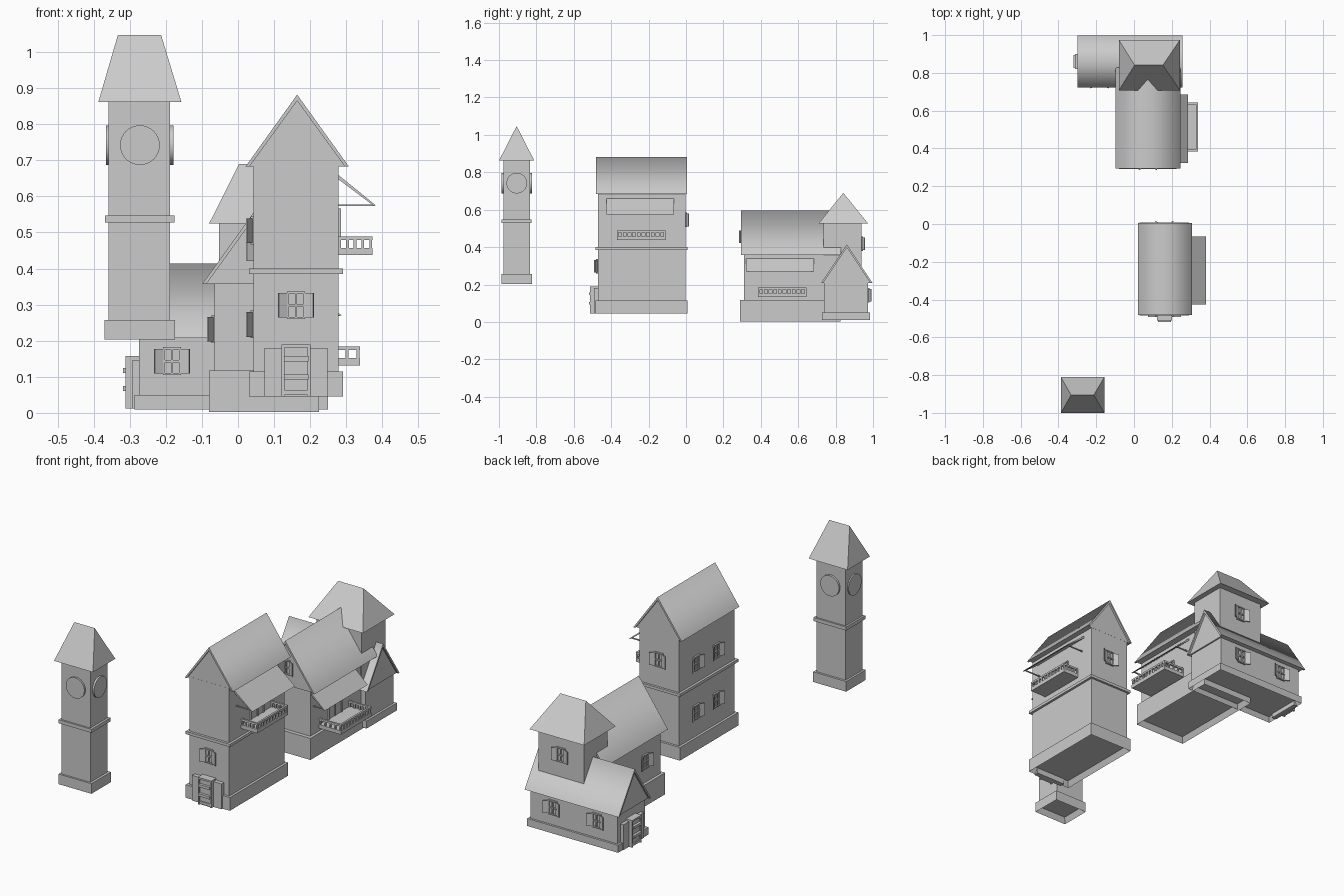
import bpy, bmesh, math
from mathutils import Matrix, Vector

if "Cube" in bpy.data.objects:
    bpy.data.objects.remove(bpy.data.objects["Cube"])


def finish(bm, name, m=None):
    if m is not None:
        bmesh.ops.transform(bm, matrix=m, verts=bm.verts)
    bmesh.ops.recalc_face_normals(bm, faces=bm.faces)
    me = bpy.data.meshes.new(name)
    bm.to_mesh(me)
    bm.free()
    ob = bpy.data.objects.new(name, me)
    bpy.context.collection.objects.link(ob)
    return ob


def add_box(bm, x0, x1, y0, y1, z0, z1, m=None):
    s = Matrix.Diagonal((x1 - x0, y1 - y0, z1 - z0, 1))
    t = Matrix.Translation(((x0 + x1) / 2, (y0 + y1) / 2, (z0 + z1) / 2)) @ s
    return bmesh.ops.create_cube(bm, size=1, matrix=(m @ t) if m else t)


def box(name, *b):
    bm = bmesh.new()
    add_box(bm, *b)
    return finish(bm, name)


def plinth(name, *b):
    # base block with a recessed underside
    bm = bmesh.new()
    add_box(bm, *b)
    bm.normal_update()
    f = min(bm.faces, key=lambda f: f.calc_center_median().z)
    bmesh.ops.inset_region(bm, faces=[f], thickness=0.02)
    bmesh.ops.translate(bm, vec=(0, 0, 0.03), verts=f.verts)
    return finish(bm, name)


def prism(bm, pts, y0, y1):
    a = [bm.verts.new((x, y0, z)) for x, z in pts]
    b = [bm.verts.new((x, y1, z)) for x, z in pts]
    n = len(pts)
    bm.faces.new(a)
    bm.faces.new(b)
    return [bm.faces.new((a[i], a[(i + 1) % n], b[(i + 1) % n], b[i])) for i in range(n)]


def gable_roof(name, cx, cy, w, length, ze, zt, rot=0.0):
    m = Matrix.Translation((cx, cy, 0)) @ Matrix.Rotation(rot, 4, 'Z')
    h = length / 2
    bm = bmesh.new()
    sides = prism(bm, [(-w, ze), (0, zt), (w, ze), (w - .011, ze), (0, zt - .017), (-w + .011, ze)], -h, h)
    for f in sides[:2]:
        f.smooth = True          # soft ridge shading
    finish(bm, name, m)
    bm = bmesh.new()
    prism(bm, [(-w + .011, ze), (0, zt - .017), (w - .011, ze)], -h + .01, h - .01)
    finish(bm, name + "_gable", m)


def hip_roof(name, x0, x1, y0, y1, z0, rx0, rx1, zt):
    bm = bmesh.new()
    yc = (y0 + y1) / 2
    v = [bm.verts.new(p) for p in ((x0, y0, z0), (x1, y0, z0), (x1, y1, z0), (x0, y1, z0),
                                   (rx0, yc, zt), (rx1, yc, zt))]
    for f in ((0, 1, 2, 3), (0, 1, 5, 4), (1, 2, 5), (2, 3, 4, 5), (3, 0, 4)):
        bm.faces.new([v[i] for i in f])
    finish(bm, name)


def place(x, y, z, deg):
    return Matrix.Translation((x, y, z)) @ Matrix.Rotation(math.radians(deg), 4, 'Z')


def window(name, x, y, z, deg=0):
    # local -y points out of the wall
    bm = bmesh.new()
    add_box(bm, -.023, .023, -.002, .01, -.036, .036)
    for s in (-1, 0, 1):
        add_box(bm, s * .022 - .003, s * .022 + .003, -.008, .01, -.038, .034 if s else .039)
    for zz in (-.035, 0, .036):
        add_box(bm, -.025, .025, -.009, .01, zz - .003, zz + .003)
    for s in (-1, 1):
        m = Matrix.Translation((s * .025, -.003, 0)) @ Matrix.Rotation(s * math.radians(-28), 4, 'Z')
        a, b = sorted((0, s * .028))
        add_box(bm, a, b, -.005, 0, -.034, .034, m)
    finish(bm, name, place(x, y, z, deg))


def door(name, x, y, z, deg=0):
    m = place(x, y, z, deg)
    bm = bmesh.new()
    for s in (-1, 1):
        a, b = sorted((s * .037, s * .087))
        add_box(bm, a, b, -.016, .01, 0, .135)
    finish(bm, name + "_surround", m)
    bm = bmesh.new()
    add_box(bm, -.034, .034, -.028, .01, 0, .14)
    for s in (-1, 1):
        add_box(bm, s * .036 - .004, s * .036 + .004, -.035, .01, 0, .145)
    add_box(bm, -.04, .04, -.035, .01, .136, .145)
    for zz in (.012, .055, .105):
        add_box(bm, -.034, .034, -.042 if zz > .02 else -.034, 0, zz - .007, zz + .007)
    finish(bm, name, m)


def balcony(name, xw, x1, y0, y1, z):
    bm = bmesh.new()
    add_box(bm, xw - .01, x1, y0, y1, z, z + .02)
    zr = z + .042
    add_box(bm, x1 - .01, x1, y0, y1, zr, z + .052)
    n = 11
    for i in range(n):
        yy = y0 + .005 + (y1 - y0 - .01) * i / (n - 1)
        add_box(bm, x1 - .009, x1 - .001, yy - .005, yy + .005, z + .02, zr)
    for ya in (y0, y1 - .01):
        add_box(bm, xw - .01, x1, ya, ya + .01, zr, z + .052)
        for i in range(4):
            xx = xw + .004 + (x1 - xw - .01) * i / 4
            add_box(bm, xx - .004, xx + .004, ya + .001, ya + .009, z + .02, zr)
    finish(bm, name)
    yc = (y0 + y1) / 2
    bm = bmesh.new()
    add_box(bm, xw - .01, xw + .003, yc - .055, yc + .055, z + .02, z + .13)
    for yy in (-.055, -.003, .049):
        add_box(bm, xw - .01, xw + .008, yc + yy, yc + yy + .006, z + .02, z + .13)
    add_box(bm, xw - .01, xw + .008, yc - .055, yc + .055, z + .124, z + .13)
    finish(bm, name + "_door")


def awning(name, x0, z0, x1, z1, y0, y1):
    bm = bmesh.new()
    prism(bm, [(x0, z0), (x1, z1), (x1 - .006, z1 - .001), (x0, z0 - .012)], y0, y1)
    for ya in (y0 + .01, y1 - .016):
        add_box(bm, x0, x1 - .004, ya, ya + .006, z1 - .002, z1 + .003)
    finish(bm, name)


# Clock tower
plinth("tower_base", -.37, -.175, -.987, -.823, .203, .257)
box("tower_shaft", -.359, -.188, -.977, -.834, .24, .865)
box("tower_band", -.369, -.176, -.986, -.825, .528, .547)
hip_roof("tower_roof", -.387, -.157, -1.0, -.811, .862, -.333, -.213, 1.047)
for name, rot, ln in (("clock_faces_front_back", Matrix.Rotation(math.pi / 2, 4, 'X'), .163),
                      ("clock_faces_sides", Matrix.Rotation(math.pi / 2, 4, 'Y'), .187)):
    bm = bmesh.new()
    bmesh.ops.create_cone(bm, cap_ends=True, segments=32, radius1=.055, radius2=.055, depth=ln,
                          matrix=Matrix.Translation((-.272, -.905, .742)) @ rot)
    ob = finish(bm, name)
    bpy.context.view_layer.objects.active = ob
    ob.select_set(True)
    bpy.ops.object.shade_smooth_by_angle()
    ob.select_set(False)

# Tall house
plinth("tall_house_base", .03, .291, -.484, .008, .045, .115)
box("tall_house_walls", .043, .278, -.471, -.004, .08, .69)
box("tall_house_band", .03, .291, -.484, .008, .385, .4)
gable_roof("tall_house_roof", .164, -.237, .143, .487, .683, .882)
door("tall_house_door", .161, -.477, .045)
window("tall_house_front_window", .161, -.471, .298)
window("tall_house_back_window", .161, -.004, .545, 180)
for i, yy in enumerate((-.145, -.315)):
    for j, zz in enumerate((.245, .505)):
        window(f"tall_house_side_window_{i}{j}", .043, yy, zz, -90)
balcony("tall_house_balcony", .278, .373, -.37, -.11, .437)
awning("tall_house_awning", .275, .662, .382, .575, -.425, -.065)

# Broad house, main block
plinth("broad_house_base", -.08, .225, .29, .827, .003, .118)
box("broad_house_walls", -.065, .21, .31, .82, .06, .36)
gable_roof("broad_house_roof", .073, .562, .172, .535, .357, .597)
window("broad_house_front_window", .073, .305, .455)
window("broad_house_side_window", -.065, .44, .232, -90)
balcony("broad_house_balcony", .21, .338, .385, .643, .132)
awning("broad_house_awning", .208, .342, .287, .27, .322, .685)

# Rear wing
plinth("wing_base", -.287, .25, .728, .983, .01, .05)
box("wing_walls", -.275, .238, .738, .972, .035, .215)
gable_roof("wing_roof", -.022, .86, .137, .556, .208, .414, math.pi / 2)
door("wing_door", -.277, .86, .012, -90)
window("wing_front_window", -.183, .738, .143)
for i, xx in enumerate((-.155, .105)):
    window(f"wing_back_window_{i}", xx, .972, .143, 180)

# Turret over the wing
box("turret_walls", -.052, .215, .735, .937, .22, .53)
hip_roof("turret_roof", -.08, .243, .708, .974, .525, .003, .153, .69)
window("turret_back_window", .081, .937, .418, 180)
